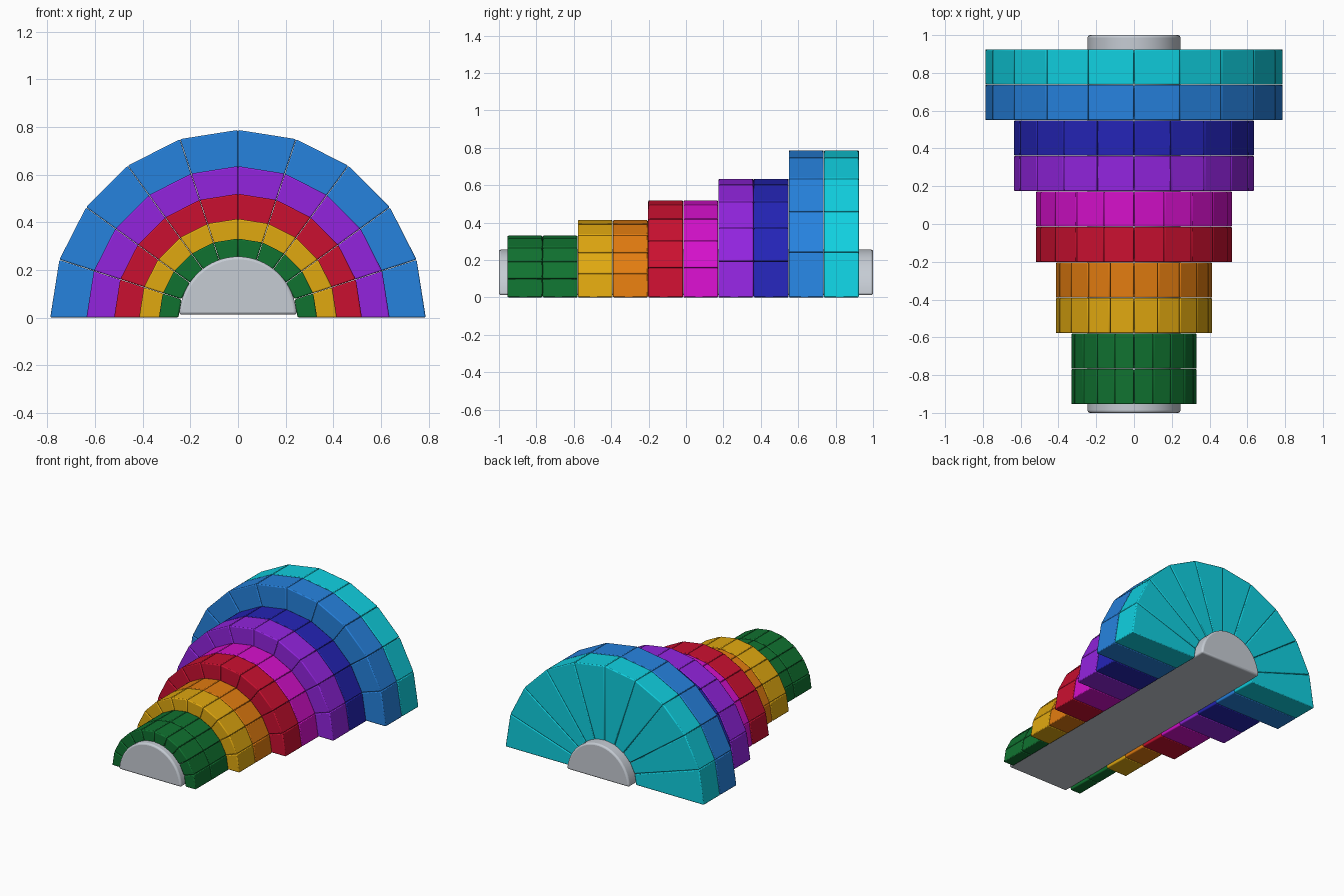
import bpy, bmesh, math

if "Cube" in bpy.data.objects:
    bpy.data.objects.remove(bpy.data.objects["Cube"])

def mat(name, rgb):
    m = bpy.data.materials.new(name)
    lin = [((c / 255 + 0.055) / 1.055) ** 2.4 if c > 10 else c / 255 / 12.92 for c in rgb]
    m.diffuse_color = (*lin, 1)
    m.use_nodes = True
    m.node_tree.nodes["Principled BSDF"].inputs["Base Color"].default_value = m.diffuse_color
    return m

def prism(bm, pts, y0, y1):
    """Extrude an (x, z) outline along y."""
    a = [bm.verts.new((x, y0, z)) for x, z in pts]
    b = [bm.verts.new((x, y1, z)) for x, z in pts]
    bm.faces.new(a)
    bm.faces.new(b[::-1])
    n = len(pts)
    for i in range(n):
        j = (i + 1) % n
        bm.faces.new((a[j], a[i], b[i], b[j]))

def finish(name, bm, material, bevel, segs):
    bmesh.ops.recalc_face_normals(bm, faces=bm.faces[:])
    me = bpy.data.meshes.new(name)
    bm.to_mesh(me)
    bm.free()
    ob = bpy.data.objects.new(name, me)
    bpy.context.collection.objects.link(ob)
    me.materials.append(material)
    mod = ob.modifiers.new("rounded_edges", 'BEVEL')
    mod.width, mod.segments = bevel, segs
    mod.limit_method, mod.angle_limit = 'ANGLE', math.radians(30)
    bpy.ops.object.select_all(action='DESELECT')
    bpy.context.view_layer.objects.active = ob
    ob.select_set(True)
    bpy.ops.object.shade_smooth_by_angle(angle=math.radians(40))
    return ob

# Half-round core bar
R = 0.256
N = 32
core = []
a0 = math.asin(0.012 / R)
for i in range(N + 1):
    a = a0 + (math.pi - 2 * a0) * i / N
    core.append((R * 0.965 * math.cos(a), R * math.sin(a)))
bm = bmesh.new()
prism(bm, core, -1, 1)
finish("core_bar", bm, mat("light grey", (198, 204, 212)), 0.012, 3)

# Stepped arches, each made of ten wedge blocks
green = mat("green", (16, 114, 48))
arches = [
    ("green_front", green, 0.332), ("green_back", green, 0.332),
    ("yellow", mat("yellow", (224, 168, 16)), 0.415),
    ("orange", mat("orange", (226, 124, 16)), 0.415),
    ("red", mat("red", (202, 16, 48)), 0.52),
    ("magenta", mat("magenta", (212, 16, 202)), 0.52),
    ("purple", mat("purple", (146, 36, 222)), 0.636),
    ("navy", mat("navy blue", (36, 36, 182)), 0.636),
    ("blue", mat("blue", (38, 130, 222)), 0.788),
    ("cyan", mat("cyan", (16, 208, 224)), 0.788),
]
COUNT, STEP, GAP, INNER = 10, 0.188, 0.0008, 0.25
for k, (name, material, outer) in enumerate(arches):
    y0 = -0.955 + k * STEP
    bm = bmesh.new()
    for i in range(COUNT):
        a, b = math.pi * i / COUNT, math.pi * (i + 1) / COUNT
        pts = []
        for r, t, s in ((INNER, a, 1), (outer, a, 1), (outer, b, -1), (INNER, b, -1)):
            pts.append((r * math.cos(t) - s * GAP * math.sin(t),
                        r * math.sin(t) + s * GAP * math.cos(t) - GAP))
        prism(bm, pts, y0 + GAP, y0 + STEP - GAP)
    finish(name + "_arch", bm, material, 0.006, 2)
